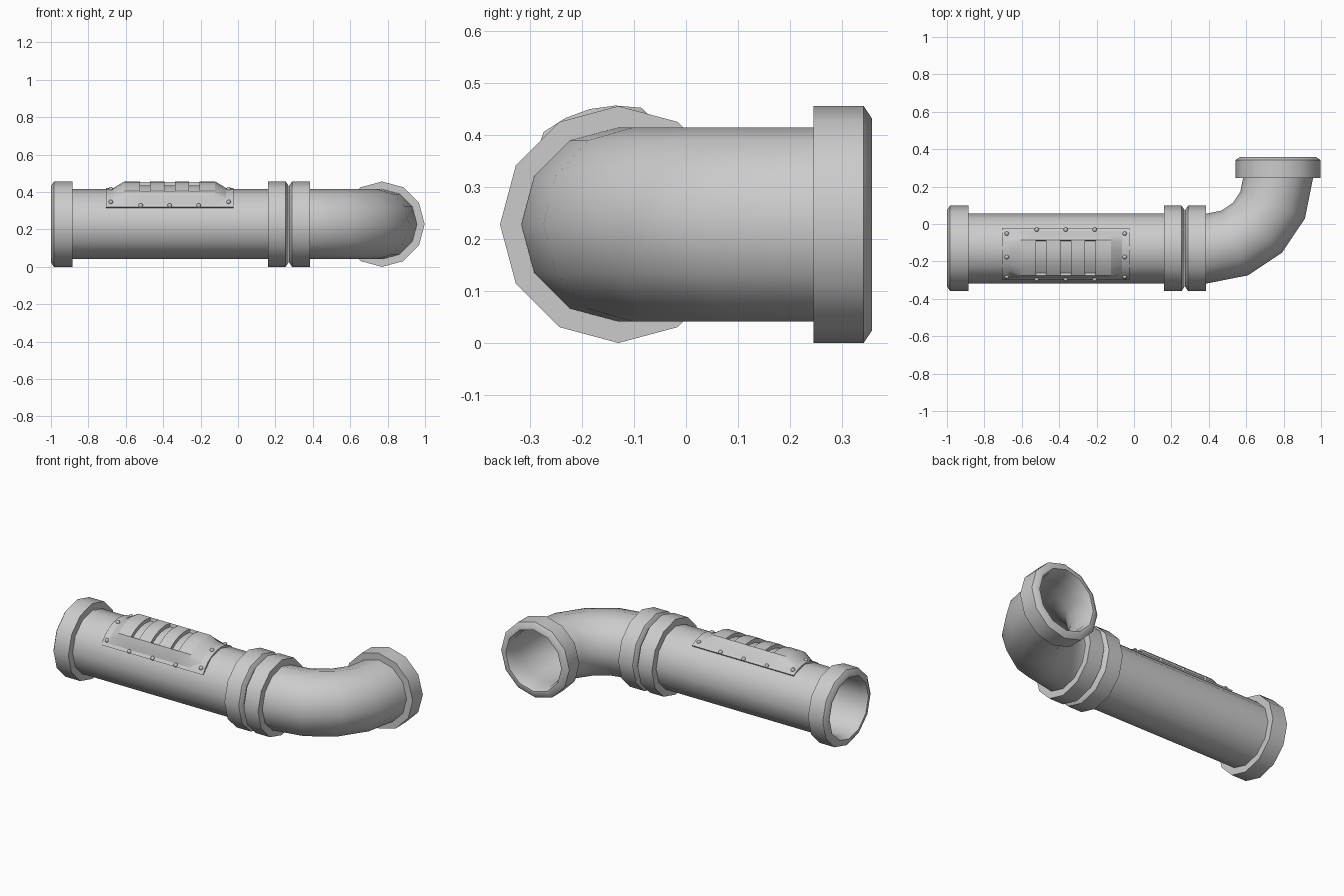
import bpy, bmesh, math
from mathutils import Vector

if "Cube" in bpy.data.objects:
    bpy.data.objects.remove(bpy.data.objects["Cube"])

AXIS_Y, AXIS_Z = -0.13, 0.228
SIDES = 12
PIPE, COLLAR, LIP, MOUTH, BORE = 0.187, 0.228, 0.204, 0.186, 0.172


def finish(bm, name, angle=35):
    bmesh.ops.recalc_face_normals(bm, faces=bm.faces)
    me = bpy.data.meshes.new(name)
    bm.to_mesh(me)
    bm.free()
    ob = bpy.data.objects.new(name, me)
    bpy.context.collection.objects.link(ob)
    bpy.ops.object.select_all(action='DESELECT')
    ob.select_set(True)
    bpy.context.view_layer.objects.active = ob
    bpy.ops.object.shade_smooth_by_angle(angle=math.radians(angle))
    return ob


def sweep(name, stations):
    """Closed skin through 12-sided rings; station = (x, y, heading, radius)."""
    bm = bmesh.new()
    rings = []
    for x, y, t, r in stations:
        side = Vector((-math.sin(t), math.cos(t), 0))
        c = Vector((x, y, AXIS_Z))
        ring = []
        for i in range(SIDES):
            a = 2 * math.pi * i / SIDES
            ring.append(bm.verts.new(c + side * r * math.cos(a) + Vector((0, 0, r * math.sin(a)))))
        rings.append(ring)
    for k in range(len(rings)):
        a, b = rings[k], rings[(k + 1) % len(rings)]
        for i in range(SIDES):
            j = (i + 1) % SIDES
            bm.faces.new((a[i], a[j], b[j], b[i]))
    return finish(bm, name)


def collar(place, end, inner):
    """Collar rings from the bore out to the pipe; place(s) gives x, y, heading."""
    d = 1 if inner > end else -1
    prof = [(0.035, BORE), (0, MOUTH), (0, LIP), (0.016, COLLAR)]
    out = [(*place(end + d * s), r) for s, r in prof]
    return out + [(*place(inner), COLLAR), (*place(inner), PIPE)]


# Straight pipe with a collar at each end
along_x = lambda s: (s, AXIS_Y, 0)
sweep("straight_pipe", collar(along_x, -1, -0.885) + collar(along_x, 0.271, 0.16)[::-1])

# Elbow pipe with a collar at each end
CX, CY, R = 0.395, 0.245, 0.375
along_y = lambda s: (CX + R, s, math.pi / 2)
bend = [(CX + R * math.sin(t), CY - R * math.cos(t), t)
        for t in (i * math.pi / 8 for i in range(5))]
sweep("elbow_pipe", collar(along_x, 0.273, 0.385)
      + [(*b, PIPE) for b in bend[:4]]
      + collar(along_y, 0.358, 0.245)[::-1]
      + [(*b, BORE) for b in reversed(bend)])

# Hatch wrapped around the pipe, tilted to the front
TILT = -14


def wrap(x, deg, r):
    a = math.radians(deg + TILT)
    return Vector((x, AXIS_Y + r * math.sin(a), AXIS_Z + r * math.cos(a)))


def wrapped_grid(xs, degs, fn):
    """Sheet of quads; fn(i, j) gives x, angle, radius."""
    bm = bmesh.new()
    v = [[bm.verts.new(wrap(*fn(i, j))) for j in range(len(degs))] for i in range(len(xs))]
    cells = {}
    for i in range(len(xs) - 1):
        for j in range(len(degs) - 1):
            cells[i, j] = bm.faces.new((v[i][j], v[i + 1][j], v[i + 1][j + 1], v[i][j + 1]))
    bmesh.ops.recalc_face_normals(bm, faces=bm.faces)
    return bm, cells


def set_radius(verts, radius):
    for v in verts:
        d = Vector((0, v.co.y - AXIS_Y, v.co.z - AXIS_Z)).normalized() * radius
        v.co = (v.co.x, AXIS_Y + d.y, AXIS_Z + d.z)


def extrude_to(bm, faces, radius):
    geo = bmesh.ops.extrude_face_region(bm, geom=faces)['geom']
    set_radius([g for g in geo if isinstance(g, bmesh.types.BMVert)], radius)
    old = [f for f in faces if f.is_valid]
    bmesh.ops.delete(bm, geom=old, context='FACES')


# Base plate
xs = [-0.705, -0.025]
degs = [-48 + 12 * k for k in range(9)]
bm, cells = wrapped_grid(xs, degs, lambda i, j: (xs[i], degs[j], 0.193))
geo = bmesh.ops.extrude_face_region(bm, geom=list(bm.faces))['geom']
set_radius([g for g in geo if isinstance(g, bmesh.types.BMVert)], 0.178)
finish(bm, "hatch_plate")

# Raised cover with chamfered rim and three slots
slots = [(-0.525, -0.47), (-0.393, -0.338), (-0.261, -0.206)]
xs = [-0.67, -0.607] + [x for s in slots for x in s] + [-0.123, -0.06]
degs = [-43, -31, -25, -12.5, 0, 12.5, 25, 31, 43]
nx, nd = len(xs) - 1, len(degs) - 1


def cover(i, j):
    if i in (0, nx) or j in (0, nd):
        return xs[i], degs[j], 0.191
    return xs[i], degs[j], 0.216 if j in (1, nd - 1) else 0.229


bm, cells = wrapped_grid(xs, degs, cover)
extrude_to(bm, [f for (i, j), f in cells.items() if i in (2, 4, 6) and 2 <= j < nd - 2], 0.208)
finish(bm, "hatch_cover", 25)

# Rivets around the plate
spots = [(x, s * 45) for x in (-0.52, -0.365, -0.21) for s in (-1, 1)]
spots += [(x, d) for x in (-0.68, -0.05) for d in (-38, 0, 38)]
bm = bmesh.new()
for x, d in spots:
    ball = bmesh.ops.create_uvsphere(bm, u_segments=8, v_segments=6, radius=0.012)
    bmesh.ops.translate(bm, verts=ball['verts'], vec=wrap(x, d, 0.193))
finish(bm, "rivets", 60)
